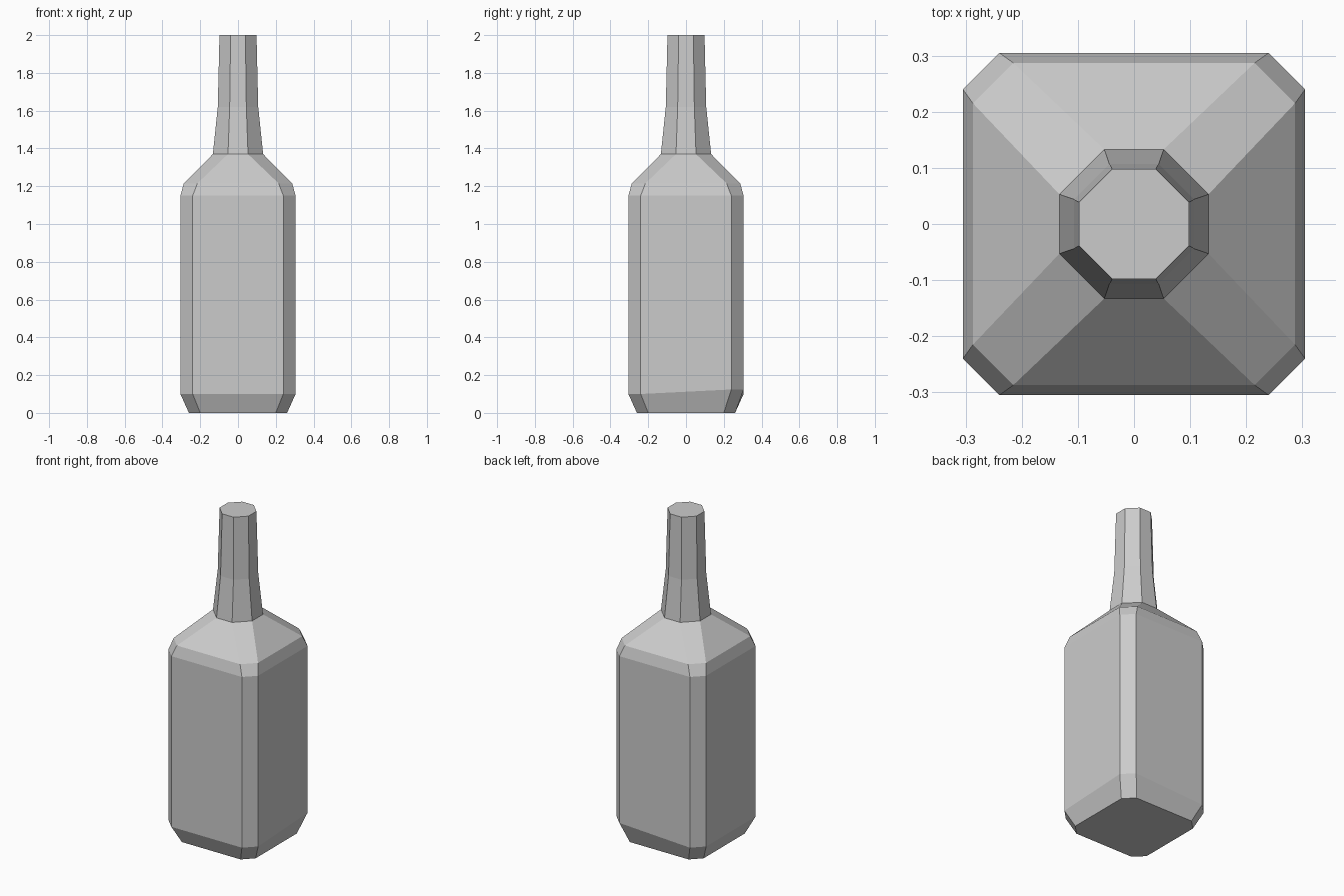
import bpy
import bmesh

cube = bpy.data.objects.get("Cube")
if cube:
    bpy.data.objects.remove(cube, do_unlink=True)

# One flat grey for the whole bottle
grey = bpy.data.materials.new("light grey")
grey.use_nodes = True
colour = (0.6, 0.6, 0.6, 1)
grey.diffuse_color = colour
grey.node_tree.nodes["Principled BSDF"].inputs["Base Color"].default_value = colour

# Profile rings: height, half width, half length of the flat side
PROFILE = [
    (0.00, 0.26, 0.20),
    (0.10, 0.305, 0.24),
    (1.15, 0.305, 0.24),
    (1.215, 0.287, 0.215),
    (1.37, 0.133, 0.053),
    (1.62, 0.107, 0.044),
    (2.00, 0.098, 0.039),
]


def add_ring(bm, z, a, b):
    """Square ring with cut corners, counter-clockwise."""
    corners = [(a, -b), (a, b), (b, a), (-b, a),
               (-a, b), (-a, -b), (-b, -a), (b, -a)]
    return [bm.verts.new((x, y, z)) for x, y in corners]


# Bottle body, shoulder and neck
bm = bmesh.new()
rings = [add_ring(bm, *row) for row in PROFILE]
for low, high in zip(rings, rings[1:]):
    for i in range(len(low)):
        j = (i + 1) % len(low)
        bm.faces.new((low[i], low[j], high[j], high[i]))
bm.faces.new(reversed(rings[0]))
bm.faces.new(rings[-1])

# The foot bevel rises slightly at one back corner
for v in rings[1][1:3]:
    v.co.z += 0.024

bmesh.ops.recalc_face_normals(bm, faces=bm.faces)
mesh = bpy.data.meshes.new("bottle")
bm.to_mesh(mesh)
bm.free()
mesh.materials.append(grey)
bottle = bpy.data.objects.new("bottle", mesh)
bpy.context.collection.objects.link(bottle)
